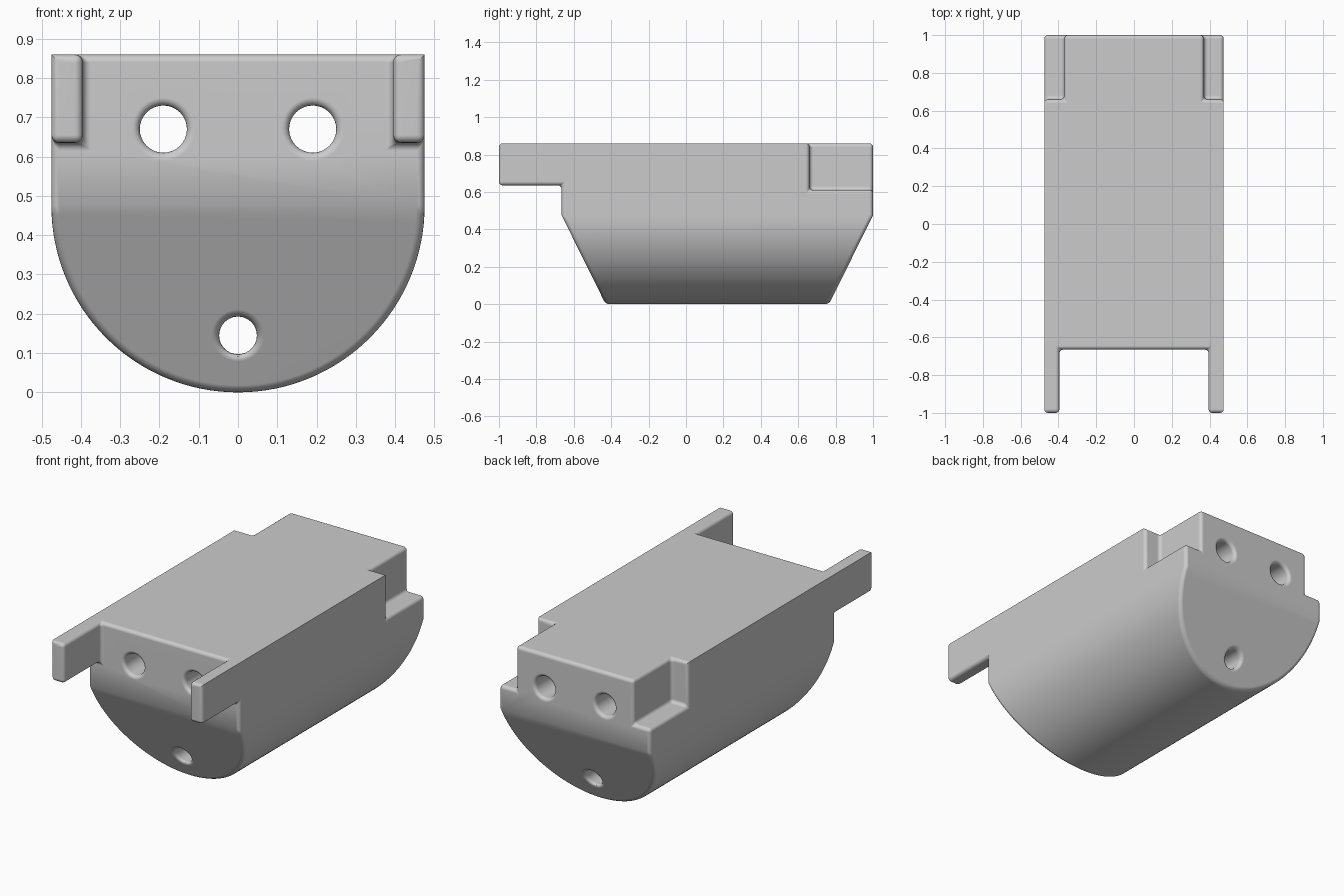
import bpy, bmesh, math
from mathutils import Vector

if "Cube" in bpy.data.objects:
    bpy.data.objects.remove(bpy.data.objects["Cube"])

HALF = 0.475     # half width and radius of the rounded underside
TOP = 0.86
FILLET = 0.02

grey = bpy.data.materials.new("plain grey")
grey.use_nodes = True
colour = (0.6, 0.6, 0.6, 1)
grey.diffuse_color = colour
grey.node_tree.nodes["Principled BSDF"].inputs["Base Color"].default_value = colour


def prism(name, points, depth):
    """Extrude a closed outline of 3D points along the depth vector."""
    bm = bmesh.new()
    face = bm.faces.new([bm.verts.new(p) for p in points])
    ext = bmesh.ops.extrude_face_region(bm, geom=[face])["geom"]
    bmesh.ops.translate(bm, vec=Vector(depth),
                        verts=[v for v in ext if isinstance(v, bmesh.types.BMVert)])
    bmesh.ops.recalc_face_normals(bm, faces=bm.faces)
    mesh = bpy.data.meshes.new(name)
    bm.to_mesh(mesh)
    bm.free()
    ob = bpy.data.objects.new(name, mesh)
    bpy.context.collection.objects.link(ob)
    return ob


def box(name, x, y, z):
    outline = [(x[0], y[0], z[0]), (x[1], y[0], z[0]), (x[1], y[0], z[1]), (x[0], y[0], z[1])]
    return prism(name, outline, (0, y[1] - y[0], 0))


def hole(name, x, z, radius, sides=32):
    turns = [math.tau * i / sides for i in range(sides)]
    return prism(name, [(x + radius * math.cos(a), -1.5, z + radius * math.sin(a)) for a in turns],
                 (0, 3, 0))


def combine(target, tool, operation):
    mod = target.modifiers.new(operation, 'BOOLEAN')
    mod.operation, mod.solver, mod.object = operation, 'EXACT', tool
    bpy.context.view_layer.objects.active = target
    bpy.ops.object.modifier_apply(modifier=mod.name)
    bpy.data.objects.remove(tool)


# Trough-shaped body: flat top, straight upper sides, half-round underside
arc = [math.pi + math.pi * i / 64 for i in range(65)]
section = [(HALF * math.cos(a), -1.2, HALF + HALF * math.sin(a)) for a in arc]
body = prism("trough_body", section + [(HALF, -1.2, TOP), (-HALF, -1.2, TOP)], (0, 2.4, 0))

# Side profile: front tabs and sloped lower ends
side = [(-1, 1), (-1, 0.635), (-0.665, 0.635), (-0.665, HALF), (-0.38, -0.1),
        (0.715, -0.1), (1, HALF), (1, 1)]
combine(body, prism("side_cutter", [(-0.6, y, z) for y, z in side], (1.2, 0, 0)), 'INTERSECT')

# Gap between the front tabs, and matching rear corner notches
combine(body, box("gap_cutter", (-0.395, 0.395), (-1.2, -0.665), (0.6, 1)), 'DIFFERENCE')
for s in (-1, 1):
    combine(body, box("notch_cutter", sorted((s * 0.37, s * 0.6)), (0.66, 1.2), (0.61, 1)),
            'DIFFERENCE')

# Three lengthwise holes
for x, z, radius in ((-0.19, 0.67, 0.06), (0.19, 0.67, 0.06), (0, 0.145, 0.048)):
    combine(body, hole("hole_cutter", x, z, radius), 'DIFFERENCE')

# Rounded edges, leaving the long outer top edges crisp
bm = bmesh.new()
bm.from_mesh(body.data)
bmesh.ops.remove_doubles(bm, verts=bm.verts, dist=0.0005)
bmesh.ops.dissolve_limit(bm, angle_limit=math.radians(1), verts=bm.verts, edges=bm.edges)


def is_outer_top(edge):
    return all(v.co.z > TOP - 0.001 and abs(v.co.x) > HALF - 0.001 for v in edge.verts)


sharp = [e for e in bm.edges if e.is_manifold and e.calc_face_angle() > math.radians(32)
         and not is_outer_top(e)]
bmesh.ops.bevel(bm, geom=sharp, offset=FILLET, offset_type='OFFSET', segments=4, profile=0.5,
                affect='EDGES', clamp_overlap=False)
bm.to_mesh(body.data)
bm.free()

# Finish
body.data.materials.clear()
body.data.materials.append(grey)
for ob in bpy.context.selected_objects:
    ob.select_set(False)
body.select_set(True)
bpy.context.view_layer.objects.active = body
bpy.ops.object.shade_smooth_by_angle(angle=math.radians(35))
weighted = body.modifiers.new("even shading", 'WEIGHTED_NORMAL')
weighted.keep_sharp = True
